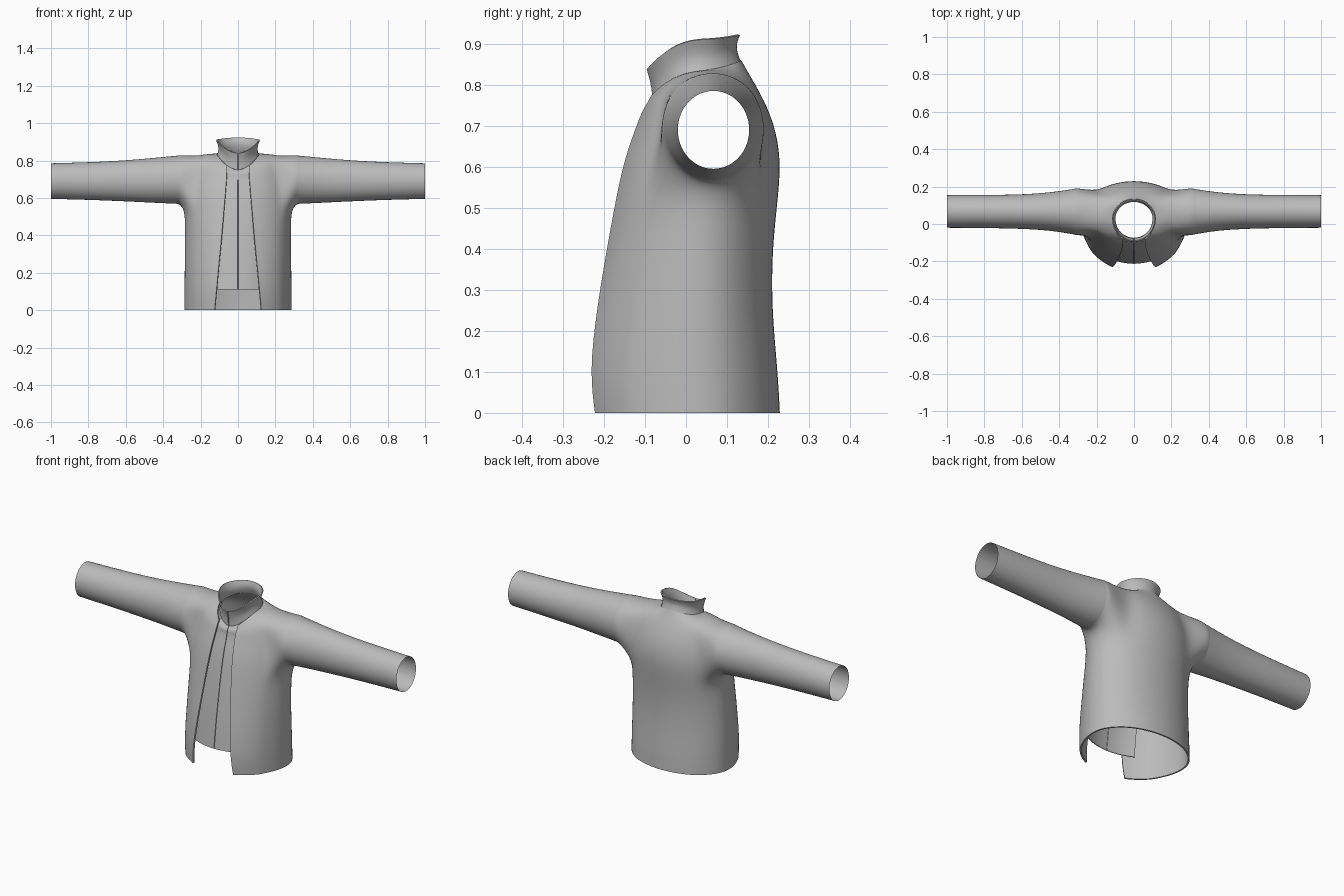
import bpy, bmesh
from math import sin, cos, acos, radians, degrees, pi

cube = bpy.data.objects.get("Cube")
if cube:
    bpy.data.objects.remove(cube, do_unlink=True)

grey = bpy.data.materials.new("cloth grey")
grey.use_nodes = True
COLOUR = (0.5, 0.5, 0.5, 1)
grey.diffuse_color = COLOUR
grey.node_tree.nodes["Principled BSDF"].inputs["Base Color"].default_value = COLOUR

# Torso rows: front z, side z, back z, half width, centre y, front y, back y, half opening
ROWS = [
    (0.00, 0.00, 0.00, .292, .03, -.222, .231, .125),
    (0.10, 0.10, 0.10, .292, .03, -.235, .226, .116),
    (0.25, 0.25, 0.25, .290, .03, -.218, .211, .102),
    (0.40, 0.40, 0.40, .288, .03, -.193, .212, .087),
    (0.52, 0.52, 0.52, .288, .04, -.171, .226, .077),
    (0.62, 0.62, 0.62, .282, .05, -.150, .234, .068),
    (0.71, 0.71, 0.71, .270, .05, -.117, .216, .061),
    (0.73, 0.825, 0.78, .235, .05, -.106, .182, .060),
    (0.74, 0.838, 0.82, .165, .04, -.096, .158, .060),
    (0.75, 0.835, 0.86, .115, .03, -.085, .136, .060),
]
# Collar rows: front z, side z, back z, half width, centre y, front y, back y
COLLAR = [
    (.750, .832, .858, .113, .03, -.082, .135),
    (.795, .868, .893, .102, .03, -.083, .121),
    (.838, .910, .921, .119, .03, -.096, .133),
]
# Sleeve rings: x, centre y, radius y, centre z, radius z
CUFFS = [
    (.33, .066, .120, .697, .128),
    (.45, .067, .101, .694, .120),
    (.60, .066, .091, .691, .109),
    (.80, .067, .088, .690, .100),
    (1.0, .067, .087, .690, .095),
]
ARM_ROWS, ARM_COLS = (4, 7), (4, 8)
SIDES = 14


def ring_point(angle, zf, zs, zb, w, yc, front, back):
    """Point on a half ring; angle runs from -90 (front) to 90 (back)."""
    s, c = sin(radians(angle)), cos(radians(angle))
    y = yc + s * ((back - yc) if s > 0 else front)
    z = zs + ((zb if s > 0 else zf) - zs) * s * s
    return (max(w * c, 0), y, z)


def loft(bm, rows, skip=lambda r, c: False):
    grid = [[bm.verts.new(p) for p in row] for row in rows]
    for r in range(len(grid) - 1):
        for c in range(len(grid[r]) - 1):
            if not skip(r, c):
                bm.faces.new((grid[r][c], grid[r][c + 1], grid[r + 1][c + 1], grid[r + 1][c]))
    return grid


def sleeve_ring(x, cy, ry, cz, rz):
    fix = 1.034  # subdivision pulls the ring inwards
    angles = [-pi / 2 + (k - 2) * 2 * pi / SIDES for k in range(SIDES)]
    return [(x, cy + fix * ry * cos(a), cz + fix * rz * sin(a)) for a in angles]


def finish(name, bm, thickness=0, merge=True):
    me = bpy.data.meshes.new(name)
    bm.to_mesh(me)
    bm.free()
    ob = bpy.data.objects.new(name, me)
    bpy.context.collection.objects.link(ob)
    me.materials.append(grey)
    mirror = ob.modifiers.new("mirror", "MIRROR")
    mirror.use_mirror_merge = merge
    sub = ob.modifiers.new("smooth", "SUBSURF")
    sub.levels = sub.render_levels = 2
    sub.boundary_smooth = "PRESERVE_CORNERS"
    if thickness:
        ob.modifiers.new("cloth", "SOLIDIFY").thickness = thickness
    bpy.ops.object.select_all(action="DESELECT")
    ob.select_set(True)
    bpy.context.view_layer.objects.active = ob
    bpy.ops.object.convert(target="MESH")
    bpy.ops.object.shade_smooth_by_angle(angle=radians(40))
    return ob


# Jacket torso: open at the front, with armholes
bm = bmesh.new()
points = []
for zf, zs, zb, w, yc, yf, yb, opening in ROWS:
    start = -degrees(acos(opening / w))
    depth = (yc - yf) / sin(radians(-start))
    angles = [start + (-35 - start) * i / 4 for i in range(4)] + [-35, -15, 5, 25, 45, 60, 75, 90]
    points.append([ring_point(a, zf, zs, zb, w, yc, depth, yb) for a in angles])
(r0, r1), (c0, c1) = ARM_ROWS, ARM_COLS
grid = loft(bm, points, lambda r, c: r0 <= r < r1 and c0 <= c < c1)

# Shoulder bridge from each armhole out to the sleeve seam
loop = [grid[r0][c] for c in range(c0, c1)] + [grid[r][c1] for r in range(r0, r1)]
loop += [grid[r1][c] for c in range(c1, c0, -1)] + [grid[r][c0] for r in range(r1, r0, -1)]
seam = CUFFS[0]
for ring in (sleeve_ring(.305, seam[1], seam[2] * 1.06, seam[3], seam[4] * 1.04), sleeve_ring(*seam)):
    outer = [bm.verts.new(p) for p in ring]
    for k in range(SIDES):
        n = (k + 1) % SIDES
        bm.faces.new((loop[k], loop[n], outer[n], outer[k]))
    loop = outer
inside = [v for v in bm.verts if not v.link_faces]
bmesh.ops.delete(bm, geom=inside, context="VERTS")
finish("jacket_torso", bm, .008)

# Sleeves
bm = bmesh.new()
rings = [[bm.verts.new(p) for p in sleeve_ring(*cuff)] for cuff in CUFFS]
for a, b in zip(rings, rings[1:]):
    for k in range(SIDES):
        n = (k + 1) % SIDES
        bm.faces.new((a[k], a[n], b[n], b[k]))
finish("sleeves", bm)

# Inner front panel, split by a centre seam
bm = bmesh.new()
points = []
for i, (zf, zs, zb, w, yc, yf, yb, opening) in enumerate(ROWS[1:]):
    if i == 0:
        zf = zs = .11
    inset = .022 if zf < .72 else .008
    angles = [-89.7 + 8 * k for k in range(5)]
    points.append([ring_point(a, zf, zs, zb, w - .012, yc, yc - yf - inset, yb) for a in angles])
loft(bm, points)
finish("inner_front_panel", bm, .005, merge=False)

# Standing collar, split at the front
bm = bmesh.new()
points = []
for zf, zs, zb, w, yc, yf, yb in COLLAR:
    angles = [-88.5] + [-90 + 18 * k for k in range(1, 11)]
    points.append([ring_point(a, zf, zs, zb, w, yc, yc - yf, yb) for a in angles])
loft(bm, points)
finish("collar", bm, .006)
